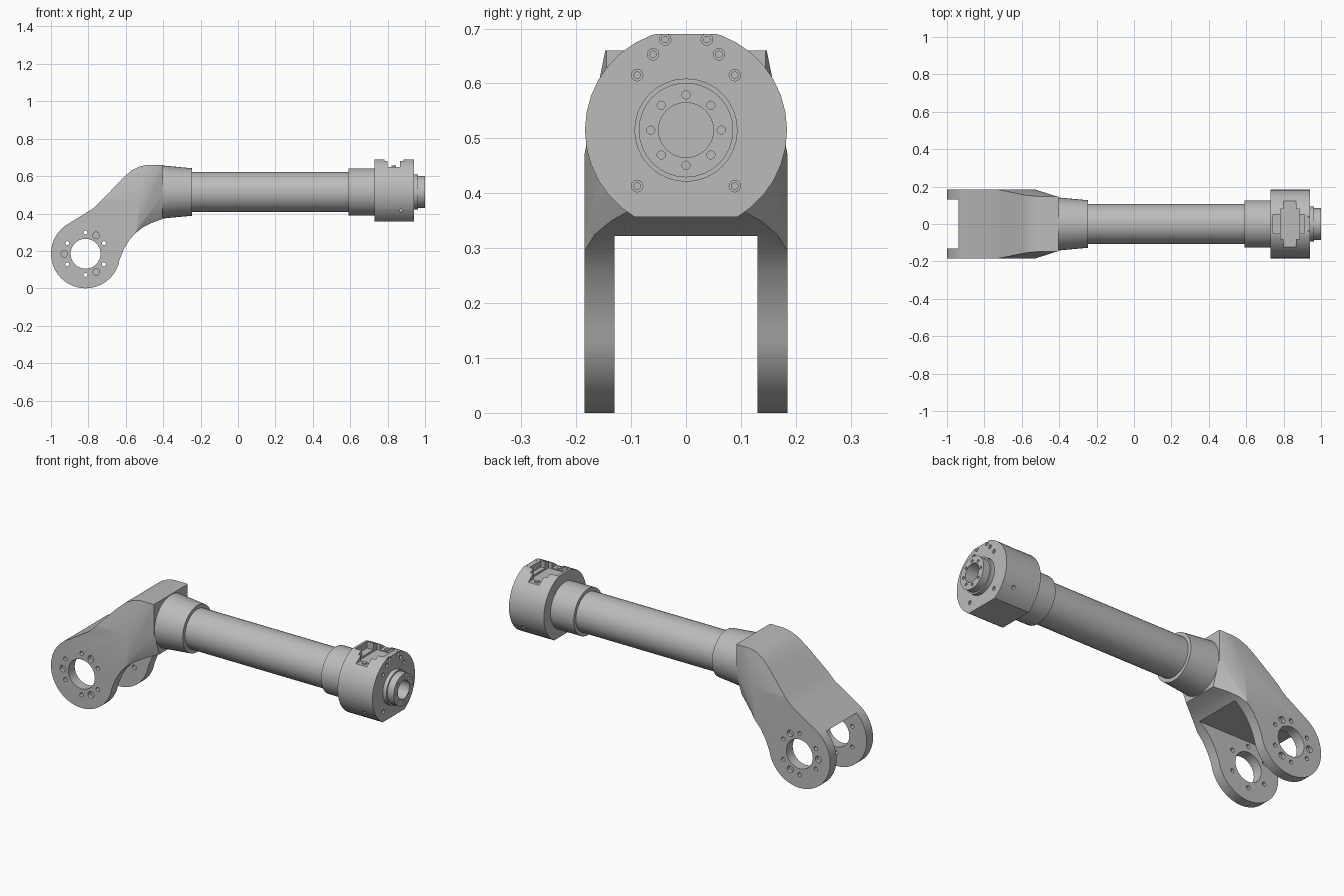
import bpy, bmesh
from math import sin, cos, radians
from mathutils import Matrix, Vector

cube = bpy.data.objects.get("Cube")
if cube:
    bpy.data.objects.remove(cube, do_unlink=True)

grey = bpy.data.materials.new("machined_grey")
grey.use_nodes = True
grey.diffuse_color = (0.5, 0.5, 0.5, 1)
for node in grey.node_tree.nodes:
    if node.type == 'BSDF_PRINCIPLED':
        node.inputs["Base Color"].default_value = grey.diffuse_color

AXIS = 0.515          # height of the tube axis
PIVOT = (-0.815, 0.185)  # fork eye, x and z


def finish(name, bm):
    bmesh.ops.recalc_face_normals(bm, faces=bm.faces[:])
    mesh = bpy.data.meshes.new(name)
    bm.to_mesh(mesh)
    bm.free()
    mesh.materials.append(grey)
    obj = bpy.data.objects.new(name, mesh)
    bpy.context.collection.objects.link(obj)
    return obj


def rod(bm, axis, start, end, centre, r1, r2=None, seg=32):
    """Cylinder or cone along x or y; centre holds the two other coordinates."""
    mid = (start + end) / 2
    if axis == 'X':
        m = Matrix.Translation((mid, *centre)) @ Matrix.Rotation(radians(90), 4, 'Y')
    else:
        m = Matrix.Translation((centre[0], mid, centre[1])) @ Matrix.Rotation(radians(-90), 4, 'X')
    bmesh.ops.create_cone(bm, cap_ends=True, segments=seg, radius1=r1,
                          radius2=r1 if r2 is None else r2, depth=end - start, matrix=m)


def rod_object(name, *args, **kw):
    bm = bmesh.new()
    rod(bm, *args, **kw)
    return finish(name, bm)


def box_object(name, low, high):
    low, high = Vector(low), Vector(high)
    bm = bmesh.new()
    bmesh.ops.create_cube(bm, size=1, matrix=Matrix.Translation((low + high) / 2)
                          @ Matrix.Diagonal((*(high - low), 1)))
    return finish(name, bm)


def slice_off(bm, point, normal):
    """Remove what lies on the normal's side and close the cut."""
    geom = bm.verts[:] + bm.edges[:] + bm.faces[:]
    cut = bmesh.ops.bisect_plane(bm, geom=geom, plane_co=point, plane_no=normal,
                                 clear_outer=True)["geom_cut"]
    edges = [e for e in cut if isinstance(e, bmesh.types.BMEdge)]
    if edges:
        bmesh.ops.holes_fill(bm, edges=edges, sides=0)


def cut(target, cutter):
    cutter.hide_render = True
    mod = target.modifiers.new("cut", 'BOOLEAN')
    mod.operation = 'DIFFERENCE'
    mod.solver = 'EXACT'
    mod.object = cutter
    bpy.context.view_layer.objects.active = target
    bpy.ops.object.modifier_apply(modifier=mod.name)
    bpy.data.objects.remove(cutter, do_unlink=True)


def smooth(obj, angle=28):
    bpy.ops.object.select_all(action='DESELECT')
    obj.select_set(True)
    bpy.context.view_layer.objects.active = obj
    bpy.ops.object.shade_smooth_by_angle(angle=radians(angle))


# Fork: side profile pulled across the width
outline = [(PIVOT[0] + 0.185 * cos(radians(a)), PIVOT[1] + 0.185 * sin(radians(a)))
           for a in range(126, 352, 9)]
outline += [(-0.61, 0.21), (-0.58, 0.26), (-0.55, 0.293), (-0.51, 0.325), (-0.46, 0.35),
            (-0.405, 0.37), (-0.405, 0.66), (-0.49, 0.66), (-0.53, 0.65), (-0.57, 0.63),
            (-0.62, 0.585), (-0.72, 0.48), (-0.77, 0.43)]
bm = bmesh.new()
face = bm.faces.new([bm.verts.new((x, -0.185, z)) for x, z in outline])
grown = bmesh.ops.extrude_face_region(bm, geom=[face])["geom"]
bmesh.ops.translate(bm, vec=(0, 0.37, 0),
                    verts=[v for v in grown if isinstance(v, bmesh.types.BMVert)])
bmesh.ops.recalc_face_normals(bm, faces=bm.faces[:])

# Fork: tapered neck, lower chamfers and sloping shoulders
for s in (1, -1):
    a, b, c = (Vector(p) for p in ((-0.55, 0.185, 0.29), (-0.405, 0.145, 0.50),
                                   (-0.405, 0.1, 0.37)))
    chamfer = (b - c).cross(a - c)
    if chamfer.y < 0:
        chamfer.negate()
    for point, n in (((-0.53, 0.185, 0), Vector((0.04, 0.125, 0))),
                     (c, chamfer),
                     ((0, 0.147, 0.66), Vector((0, 0.19, 0.038)))):
        slice_off(bm, (point[0], s * point[1], point[2]), (n.x, s * n.y, n.z))
fork = finish("fork", bm)

# Fork: slot between the arms, eye and bolt holes
cut(fork, box_object("slot", (-1.1, -0.13, -0.1), (-0.3, 0.13, 0.322)))
cut(fork, rod_object("eye", 'Y', -0.3, 0.3, PIVOT, 0.08))
for i in range(6):
    a = radians(30 + 60 * i)
    spot = (PIVOT[0] + 0.113 * cos(a), PIVOT[1] + 0.113 * sin(a))
    cut(fork, rod_object("bolt_hole", 'Y', -0.3, 0.3, spot, 0.011, seg=12))
for i in range(3):
    a = radians(60 + 120 * i)
    spot = (PIVOT[0] + 0.113 * cos(a), PIVOT[1] + 0.113 * sin(a))
    for s in (1, -1):
        low, high = sorted((s * 0.165, s * 0.25))
        cut(fork, rod_object("dowel_hole", 'Y', low, high, spot, 0.018, seg=16))
smooth(fork)

# Neck cone, tube and sleeve
for name, start, end, r1, r2 in (("neck_cone", -0.44, -0.245, 0.145, 0.127),
                                 ("tube", -0.3, 0.65, 0.107, 0.107),
                                 ("sleeve", 0.59, 0.74, 0.126, 0.126)):
    smooth(rod_object(name, 'X', start, end, (0, AXIS), r1, r2, seg=40))

# End housing with flat top and bottom
bm = bmesh.new()
rod(bm, 'X', 0.73, 0.94, (0, AXIS), 0.184, seg=36)
slice_off(bm, (0, 0, 0.69), (0, 0, 1))
slice_off(bm, (0, 0, 0.357), (0, 0, -1))
housing = finish("end_housing", bm)

# Housing: cross slot and stepped pocket in the top
cut(housing, box_object("cross_slot", (0.80, -0.25, 0.65), (0.865, 0.25, 0.8)))
cut(housing, box_object("wide_pocket", (0.783, -0.08, 0.645), (0.885, 0.08, 0.8)))
cut(housing, box_object("long_pocket", (0.743, -0.05, 0.655), (0.91, 0.05, 0.8)))

# Housing: counterbored screws on the end, small holes on the sides
for y, z in ((0.089, 0.1), (0.089, -0.102), (0.06, 0.138), (0.038, 0.165)):
    for s in (1, -1):
        spot = (s * y, AXIS + z)
        cut(housing, rod_object("counterbore", 'X', 0.93, 1.0, spot, 0.0105, seg=16))
        cut(housing, rod_object("socket", 'X', 0.915, 1.0, spot, 0.006, seg=10))
for s in (1, -1):
    low, high = sorted((s * 0.12, s * 0.3))
    cut(housing, rod_object("side_hole", 'Y', low, high, (0.872, 0.415), 0.009, seg=12))
smooth(housing)

# Screws in the cross slot
for s, side in ((1, "left"), (-1, "right")):
    bm = bmesh.new()
    bmesh.ops.create_cone(bm, cap_ends=True, segments=16, radius1=0.012, radius2=0.012,
                          depth=0.02, matrix=Matrix.Translation((0.832, s * 0.097, 0.646)))
    smooth(finish("slot_screw_" + side, bm))

# Output hub: stepped ring with bore and a circle of holes
smooth(rod_object("hub_collar", 'X', 0.93, 0.962, (0, AXIS), 0.094, seg=32))
hub = rod_object("output_hub", 'X', 0.955, 1.0, (0, AXIS), 0.086, seg=32)
collar = bpy.data.objects["hub_collar"]
for part in (hub, collar, housing):
    cut(part, rod_object("bore", 'X', 0.86, 1.1, (0, AXIS), 0.05, seg=32))
for i in range(8):
    a = radians(45 * i)
    spot = (0.064 * cos(a), AXIS + 0.064 * sin(a))
    cut(hub, rod_object("hub_hole", 'X', 0.975, 1.1, spot, 0.0075, seg=12))
for part in (hub, collar, housing):
    smooth(part)
